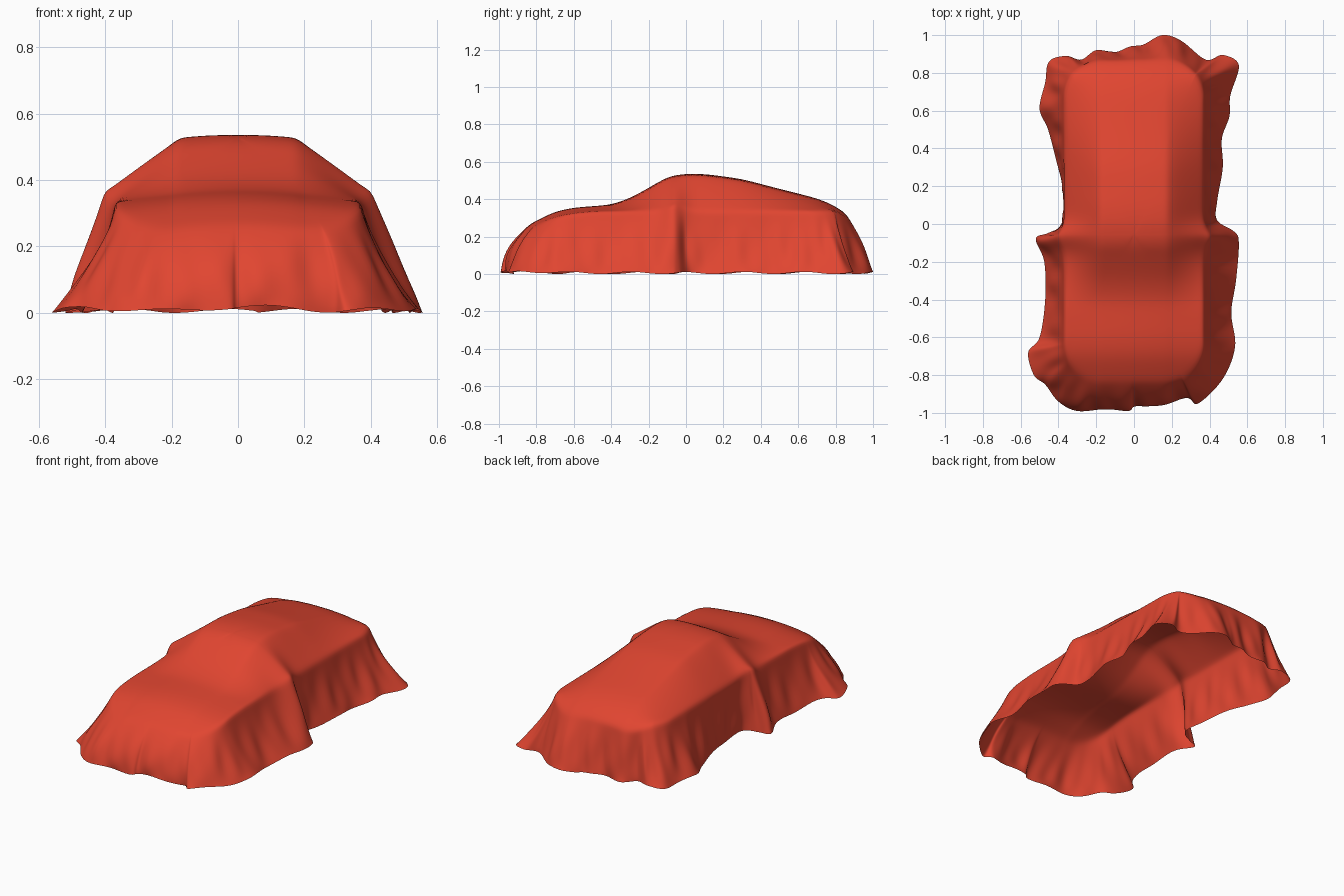
import bpy, bmesh, math
from mathutils import Vector

if "Cube" in bpy.data.objects:
    bpy.data.objects.remove(bpy.data.objects["Cube"])

# Hem outline of the cloth on the ground, counter-clockwise from the rear
HEM = [(.05, .95), (-.02, .94), (-.1, .91), (-.2, .92), (-.28, .87), (-.36, .89), (-.45, .86),
       (-.47, .75), (-.5, .61), (-.455, .5), (-.41, .33), (-.38, .2), (-.375, .04), (-.40, -.02),
       (-.46, -.05), (-.52, -.08), (-.475, -.2), (-.47, -.4), (-.50, -.6), (-.56, -.68),
       (-.53, -.8), (-.47, -.85), (-.4, -.94), (-.3, -.99), (-.15, -.98), (-.03, -.99),
       (.01, -.965), (.15, -.96), (.28, -.92), (.34, -.95), (.47, -.82), (.535, -.65),
       (.515, -.47), (.54, -.3), (.555, -.1), (.53, -.04), (.44, .02), (.44, .12), (.47, .3),
       (.465, .45), (.505, .57), (.51, .68), (.555, .84), (.47, .895), (.38, .87), (.25, .97), (.15, 1.0)]
# Centre line height along y
PROFILE = [(-1, .2), (-.9, .235), (-.8, .285), (-.7, .335), (-.6, .355), (-.4, .37), (-.3, .405),
           (-.2, .46), (-.1, .52), (0, .537), (.1, .535), (.3, .508), (.5, .455), (.7, .405),
           (.8, .365), (.86, .32), (1, .2)]
HALF_W, FRONT, REAR, R = .37, -.83, .865, .2
CENTRE = Vector((0, -.06))
TOP_RINGS, SKIRT_RINGS, SUB = 34, 24, 9


def gauss(v, s):
    return math.exp(-(v / s) ** 2)


def linear(y):
    for (a, za), (b, zb) in zip(PROFILE, PROFILE[1:]):
        if y <= b:
            return za + (zb - za) * (y - a) / (b - a)
    return PROFILE[-1][1]


def spine(y):
    return sum(linear(y + k * .013) for k in range(-3, 4)) / 7


# Height of the draped body: flat roof, sloping windows, nearly flat bonnet
def top(x, y):
    zc = spine(y)
    belt = min(zc - .03, .335 + .05 * gauss(y + .06, .07))
    t = max(0, (abs(x) - .17) / .2)
    f = min(1.1, t * t / (t + .15) * 1.15)
    return zc - .012 * min(1, abs(x) / .2) ** 2 - (zc - .012 - belt) * f


def catmull(pts, sub):
    out, n = [], len(pts)
    for i in range(n):
        a, b, c, d = (Vector(pts[(i + k) % n]) for k in (-1, 0, 1, 2))
        for j in range(sub):
            t = j / sub
            out.append(.5 * (2 * b + (c - a) * t + (2 * a - 5 * b + 4 * c - d) * t * t
                             + (3 * b - a - 3 * c + d) * t ** 3))
    return out


# Nearest point on the rounded shoulder line of the car
def shoulder(h):
    q = Vector((max(-HALF_W + R, min(HALF_W - R, h.x)), max(FRONT + R, min(REAR - R, h.y))))
    n = (h - q).normalized()
    s = q + n * R
    s.x += math.copysign(.03 * gauss(h.y + .075, .06), s.x) if abs(h.x) > .3 else 0
    return s, n


# Cloth sheet: top rings out to the shoulder, then skirt rings down to the hem
bm = bmesh.new()
apex = bm.verts.new((CENTRE.x, CENTRE.y, top(*CENTRE)))
columns, arc, prev = [], 0, None
for h in catmull(HEM, SUB):
    arc += (h - prev).length if prev else 0
    prev = h
    s, n = shoulder(h)
    col = []
    for i in range(1, TOP_RINGS + 1):
        p = CENTRE.lerp(s, i / TOP_RINGS)
        col.append(bm.verts.new((p.x, p.y, top(p.x, p.y))))
    zs, d = top(s.x, s.y), (h - s).length
    bulge = max(0, -n.y) + .3 * max(0, n.y) - .5 * abs(n.x)
    bulge += .6 * gauss(h.y + .1, .08) * abs(n.x) - 3 * max(0, d - .14)
    bulge = max(-.85, min(1, bulge))
    hem_z = .006 + .006 * math.sin(arc * 19) + .012 * max(0, -n.y) * (1 + math.sin(arc * 11)) / 2
    for i in range(1, SKIRT_RINGS + 1):
        w = i / SKIRT_RINGS
        g = w + bulge * w * (1 - w)
        fold = .007 * math.sin(arc * 31 + w * 2.5) + .006 * math.sin(arc * 53 - w * 2)
        p = s.lerp(h, g) + n * fold * 4 * w * w * (1 - w) * 1.5
        col.append(bm.verts.new((p.x, p.y, max(0, zs + (hem_z - zs) * w))))
    columns.append(col)

for a, b in zip(columns, columns[1:] + columns[:1]):
    bm.faces.new((apex, a[0], b[0]))
    for i in range(len(a) - 1):
        bm.faces.new((a[i], a[i + 1], b[i + 1], b[i]))

# Soften the creases, keeping the hem in place
inner = [v for v in bm.verts if not v.is_boundary]
for _ in range(5):
    bmesh.ops.smooth_vert(bm, verts=inner, factor=.5, use_axis_x=True, use_axis_y=True, use_axis_z=True)
bmesh.ops.recalc_face_normals(bm, faces=bm.faces)
if apex.normal.z < 0:
    bmesh.ops.reverse_faces(bm, faces=bm.faces)
for f in bm.faces:
    f.smooth = True

mesh = bpy.data.meshes.new("car_cover")
bm.to_mesh(mesh)
bm.free()
cover = bpy.data.objects.new("car_cover", mesh)
bpy.context.collection.objects.link(cover)

red = bpy.data.materials.new("red_cloth")
red.diffuse_color = (.75, .06, .03, 1)
red.use_nodes = True
red.node_tree.nodes["Principled BSDF"].inputs["Base Color"].default_value = red.diffuse_color
mesh.materials.append(red)
